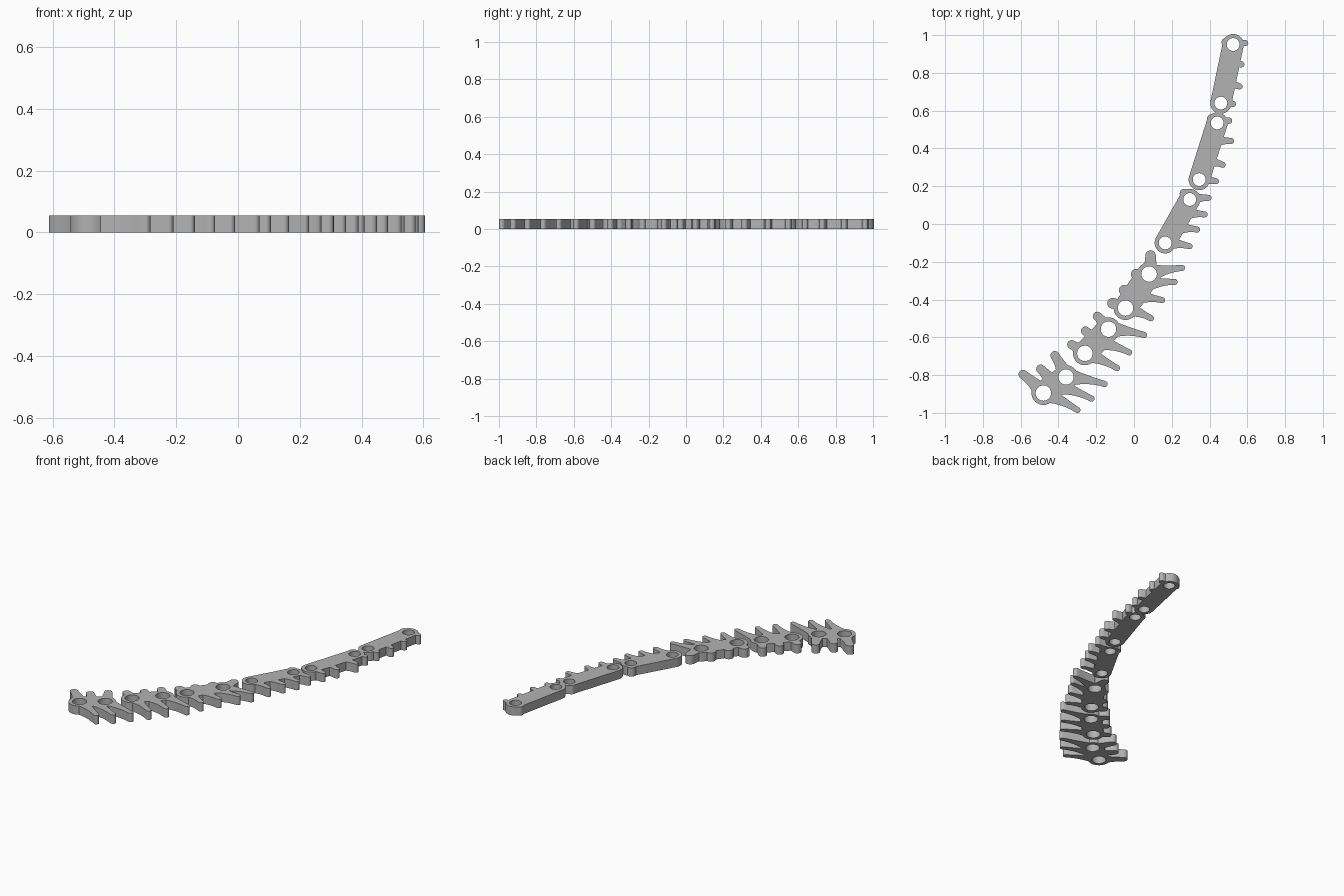
import bpy, bmesh, math
from mathutils import Vector
from mathutils.geometry import delaunay_2d_cdt

cube = bpy.data.objects.get("Cube")
if cube:
    bpy.data.objects.remove(cube, do_unlink=True)

THICK = 0.055

bone = bpy.data.materials.new("bone_grey")
bone.use_nodes = True
bone.diffuse_color = (0.45, 0.45, 0.45, 1)
bone.node_tree.nodes["Principled BSDF"].inputs["Base Color"].default_value = bone.diffuse_color


def arc(center, radius, start, sweep, steps):
    """Points along a circular arc."""
    angles = [start + sweep * i / steps for i in range(steps + 1)]
    return [center + radius * Vector((math.cos(a), math.sin(a))) for a in angles]


def capsule(a, b, radius):
    """Rounded bar around two points."""
    heading = math.atan2(*(b - a).yx)
    quarter = math.pi / 2
    return (arc(b, radius, heading - quarter, math.pi, 14)
            + arc(a, radius, heading + quarter, math.pi, 14))


def limb(root, tip, base_radius, tip_radius, bend):
    """Curved blade, flared at its root and rounded at its tip."""
    end = tip - (tip - root).normalized() * tip_radius
    span = end - root
    control = root + span / 2 + Vector((-span.y, span.x)) * bend
    left, right = [], []
    steps = 10
    for i in range(steps + 1):
        s = i / steps
        point = root * (1 - s) ** 2 + control * 2 * s * (1 - s) + end * s * s
        along = ((control - root) * (1 - s) + (end - control) * s).normalized()
        side = Vector((-along.y, along.x))
        width = tip_radius + (base_radius - tip_radius) * (1 - s) ** 2
        left.append(point + side * width)
        right.append(point - side * width)
    heading = math.atan2(along.y, along.x)
    cap = arc(end, tip_radius, heading - math.pi / 2, math.pi, 8)
    return right[:-1] + cap + left[-2::-1]


def build_plate(name, solids, holes):
    """Merge flat outlines, leave the holes open and extrude the result."""
    points, faces = [], []
    for loop in solids + holes:
        faces.append(list(range(len(points), len(points) + len(loop))))
        points += loop
    verts, _, tris, _, _, owners = delaunay_2d_cdt(points, [], faces, 1, 1e-5)
    bm = bmesh.new()
    flat = [bm.verts.new((v.x, v.y, 0)) for v in verts]
    for tri, owner in zip(tris, owners):
        if owner and max(owner) < len(solids):
            bm.faces.new([flat[i] for i in tri])
    bmesh.ops.delete(bm, geom=[v for v in bm.verts if not v.link_faces], context="VERTS")
    top = bmesh.ops.extrude_face_region(bm, geom=bm.faces[:])["geom"]
    bmesh.ops.translate(bm, verts=[g for g in top if isinstance(g, bmesh.types.BMVert)],
                        vec=(0, 0, THICK))
    bmesh.ops.recalc_face_normals(bm, faces=bm.faces[:])
    mesh = bpy.data.meshes.new(name)
    bm.to_mesh(mesh)
    bm.free()
    mesh.materials.append(bone)
    mesh.shade_smooth()
    mesh.set_sharp_from_angle(angle=math.radians(30))
    obj = bpy.data.objects.new(name, mesh)
    bpy.context.collection.objects.link(obj)


def spine_segment(name, upper, lower, hole, ribs, knobs, rib_size=0.016, knob_size=0.026):
    """One plate: a body around two holes, long ribs on one side, knobs on the other."""
    a, b = Vector(upper), Vector(lower)
    solids = [capsule(a, b, hole + 0.022)]
    for tips, size, bend in ((ribs, rib_size, 0.06), (knobs, knob_size, -0.05)):
        for i, tip in enumerate(tips):
            root = a.lerp(b, i / (len(tips) - 1))
            solids.append(limb(root, Vector(tip), hole + 0.012, size, bend))
    holes = [arc(c, hole, 0, math.tau * 31 / 32, 31) for c in (a, b)]
    build_plate(name, solids, holes)


# Tail end to head end, each with its rib tips and knob tips
spine_segment("tip_segment", (.525, .95), (.46, .64), .034,
              ribs=[(.605, .96), (.585, .845), (.575, .725), (.54, .635)],
              knobs=[(.465, .97), (.46, .855), (.44, .73), (.41, .67)])
spine_segment("second_segment", (.44, .535), (.345, .235), .034,
              ribs=[(.52, .55), (.53, .44), (.485, .31), (.45, .225)],
              knobs=[(.39, .57), (.385, .45), (.34, .355), (.29, .235)])
spine_segment("third_segment", (.295, .13), (.165, -.1), .034,
              ribs=[(.41, .14), (.39, .05), (.35, -.03), (.31, -.12)],
              knobs=[(.25, .18), (.19, .01), (.115, -.105)])
spine_segment("fourth_segment", (.08, -.265), (-.045, -.445), .041,
              ribs=[(.27, -.23), (.23, -.305), (.165, -.405), (.105, -.505)],
              knobs=[(.09, -.14), (0, -.24), (-.075, -.335), (-.14, -.41)], knob_size=.028)
spine_segment("fifth_segment", (-.135, -.557), (-.26, -.685), .041,
              ribs=[(.07, -.59), (-.01, -.685), (-.075, -.77)],
              knobs=[(-.21, -.47), (-.275, -.55), (-.35, -.625)], knob_size=.024)
spine_segment("base_segment", (-.36, -.81), (-.48, -.895), .041,
              ribs=[(-.14, -.85), (-.21, -.93), (-.285, -.992)],
              knobs=[(-.43, -.675), (-.51, -.75), (-.605, -.78)], knob_size=.024)
